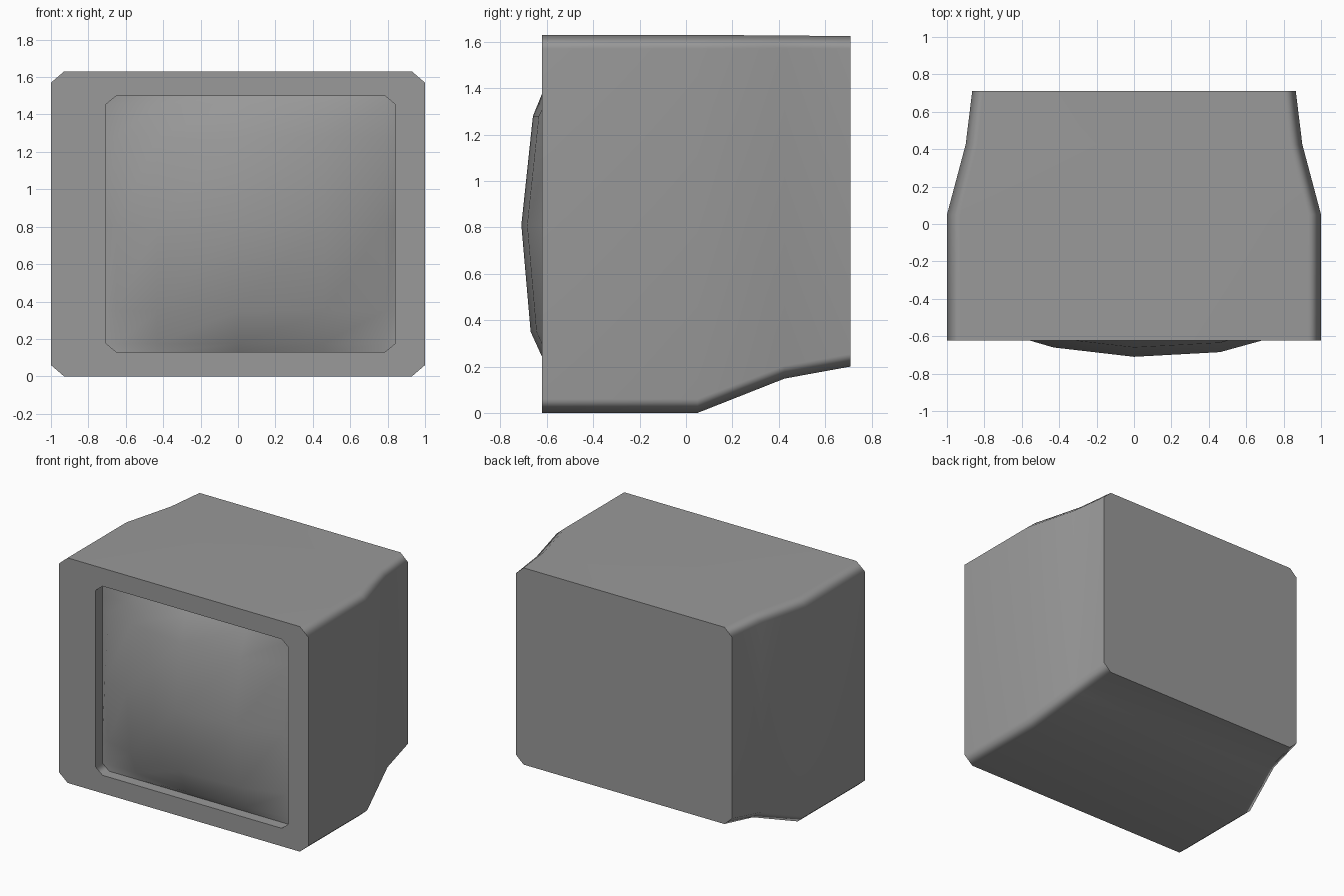
import bpy, bmesh, math

if "Cube" in bpy.data.objects:
    bpy.data.objects.remove(bpy.data.objects["Cube"])

grey = bpy.data.materials.new("dark_grey")
grey.diffuse_color = (0.32, 0.32, 0.32, 1)
grey.use_nodes = True
grey.node_tree.nodes["Principled BSDF"].inputs["Base Color"].default_value = grey.diffuse_color


def octagon(x0, x1, z0, z1, cx, cz, y):
    """Rectangle with cut corners, in the plane at depth y."""
    return [(x0 + cx, y, z0), (x1 - cx, y, z0), (x1, y, z0 + cz), (x1, y, z1 - cz),
            (x1 - cx, y, z1), (x0 + cx, y, z1), (x0, y, z1 - cz), (x0, y, z0 + cz)]


def lerp(table, v):
    for (a, fa), (b, fb) in zip(table, table[1:]):
        if v <= b:
            return fa + (fb - fa) * (v - a) / (b - a)
    return table[-1][1]


def finish(bm, name, angle):
    bmesh.ops.recalc_face_normals(bm, faces=bm.faces)
    mesh = bpy.data.meshes.new(name)
    bm.to_mesh(mesh)
    bm.free()
    mesh.materials.append(grey)
    obj = bpy.data.objects.new(name, mesh)
    bpy.context.collection.objects.link(obj)
    bpy.ops.object.select_all(action='DESELECT')
    obj.select_set(True)
    bpy.context.view_layer.objects.active = obj
    bpy.ops.object.shade_smooth_by_angle(angle=math.radians(angle))
    return obj


# Casing: loft from the back panel forward, then in across the bezel and into the recess
HOLE = (-0.705, 0.84, 0.13, 1.50, 0.055, 0.045)
sections = [
    octagon(-0.865, 0.865, 0.20, 1.625, 0.06, 0.055, 0.71),
    octagon(-0.90, 0.90, 0.148, 1.627, 0.065, 0.055, 0.425),
    octagon(-1, 1, 0, 1.63, 0.07, 0.06, 0.05),
    octagon(-1, 1, 0, 1.63, 0.07, 0.06, -0.622),
    octagon(*HOLE, -0.622),
    octagon(*HOLE, -0.53),
]
bm = bmesh.new()
rings = [[bm.verts.new(p) for p in s] for s in sections]
bm.faces.new(rings[0])
for a, b in zip(rings, rings[1:]):
    for i in range(8):
        j = (i + 1) % 8
        bm.faces.new((a[i], a[j], b[j], b[i]))
casing = finish(bm, "casing", 60)
# Keep the large panels evenly shaded beside the soft corners
weighted = casing.modifiers.new("even_panels", 'WEIGHTED_NORMAL')
weighted.keep_sharp = True

# Screen: bulging grid with cut corners, its rim set back in the recess
drop_x = [(-0.705, 0.13), (-0.43, 0.05), (0, 0), (0.46, 0.025), (0.84, 0.13)]
drop_z = [(0.13, 0.14), (0.35, 0.04), (0.81, 0), (1.28, 0.05), (1.50, 0.14)]
xs = [-0.705, -0.65, -0.43, 0, 0.46, 0.785, 0.84]
zs = [0.13, 0.175, 0.35, 0.81, 1.28, 1.455, 1.50]
RIM = -0.545
bm = bmesh.new()
grid = {}
for i, x in enumerate(xs):
    for k, z in enumerate(zs):
        if not (i in (0, 6) and k in (0, 6)):
            y = min(-0.71 + lerp(drop_x, x) + lerp(drop_z, z), RIM)
            if i in (0, 6) or k in (0, 6):
                y = RIM
            grid[i, k] = bm.verts.new((x, y, z))
for i in range(6):
    for k in range(6):
        corners = [(i, k), (i + 1, k), (i + 1, k + 1), (i, k + 1)]
        bm.faces.new([grid[c] for c in corners if c in grid])
screen = finish(bm, "screen", 60)
if screen.data.polygons[14].normal.y > 0:
    screen.data.flip_normals()
